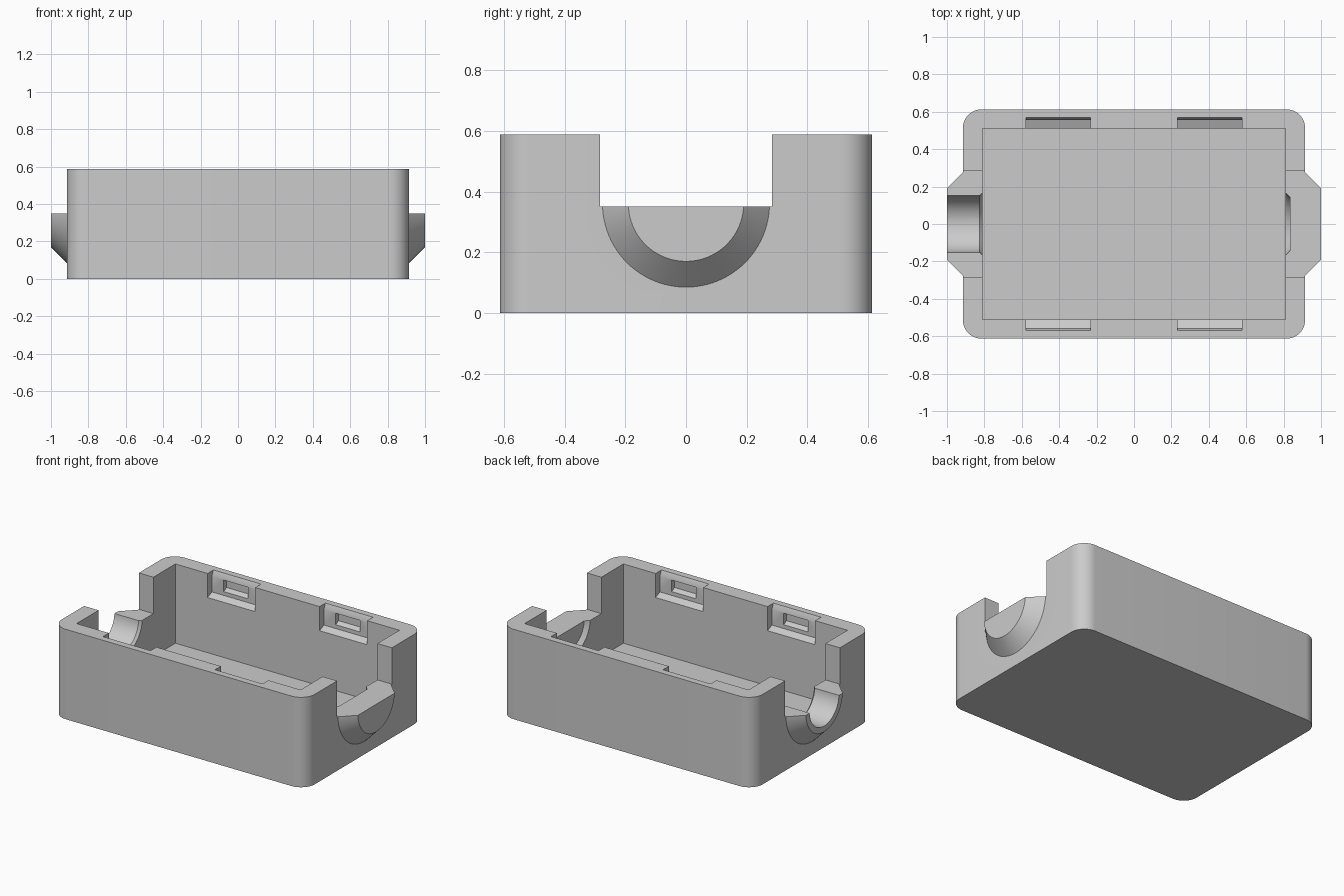
import bpy, bmesh, math
from mathutils import Matrix

default = bpy.data.objects.get("Cube")
if default:
    bpy.data.objects.remove(default, do_unlink=True)

grey = bpy.data.materials.new("plain_grey")
grey.use_nodes = True
colour = (0.6, 0.6, 0.6, 1)
grey.diffuse_color = colour
grey.node_tree.nodes["Principled BSDF"].inputs["Base Color"].default_value = colour


def make_object(name, bm):
    bmesh.ops.recalc_face_normals(bm, faces=bm.faces[:])
    mesh = bpy.data.meshes.new(name)
    bm.to_mesh(mesh)
    bm.free()
    mesh.materials.append(grey)
    obj = bpy.data.objects.new(name, mesh)
    bpy.context.collection.objects.link(obj)
    return obj


def box(name, low, high, corner=0):
    bm = bmesh.new()
    bmesh.ops.create_cube(bm, size=1)
    for v in bm.verts:
        for i in range(3):
            v.co[i] = low[i] if v.co[i] < 0 else high[i]
    if corner:
        upright = [e for e in bm.edges if abs(e.verts[0].co.z - e.verts[1].co.z) > 0.1]
        bmesh.ops.bevel(bm, geom=upright, offset=corner, segments=12,
                        profile=0.5, affect='EDGES')
    return make_object(name, bm)


def x_cone(name, x1, r1, x2, r2):
    """Round solid along x, centred on the bore axis."""
    bm = bmesh.new()
    bmesh.ops.create_cone(bm, cap_ends=True, segments=96, radius1=r1,
                          radius2=r2, depth=abs(x2 - x1))
    turn = Matrix.Rotation(math.copysign(math.pi / 2, x2 - x1), 4, 'Y')
    bm.transform(Matrix.Translation(((x1 + x2) / 2, 0, AXIS_Z)) @ turn)
    return make_object(name, bm)


def prism(name, x1, x2, side, profile):
    """Extrude a (y, z) profile along x on the given long side."""
    bm = bmesh.new()
    face = bm.faces.new([bm.verts.new((x1, side * y, z)) for y, z in profile])
    new = bmesh.ops.extrude_face_region(bm, geom=[face])["geom"]
    bmesh.ops.translate(bm, vec=(x2 - x1, 0, 0),
                        verts=[v for v in new if isinstance(v, bmesh.types.BMVert)])
    return make_object(name, bm)


def combine(target, tool, operation):
    mod = target.modifiers.new("combine", 'BOOLEAN')
    mod.operation = operation
    mod.solver = 'EXACT'
    mod.object = tool
    bpy.context.view_layer.objects.active = target
    bpy.ops.object.modifier_apply(modifier=mod.name)
    bpy.data.objects.remove(tool, do_unlink=True)


AXIS_Z = 0.36
TOP = 0.588

# Outer shell with rounded upright corners
case = box("enclosure_base", (-0.915, -0.613, 0), (0.915, 0.613, TOP), 0.1)

# Tapered cable collars on both ends
for s in (-1, 1):
    combine(case, x_cone("collar", s * 0.865, 0.325, s, 0.19), 'UNION')

# Hollow interior and the open slot through both ends
combine(case, box("cavity", (-0.81, -0.51, 0.07), (0.81, 0.51, 1)), 'DIFFERENCE')
combine(case, box("end_slot", (-1.2, -0.283, 0.35), (1.2, 0.283, 1.1)), 'DIFFERENCE')

# Cable bore with a small flare at its inner mouth
for s in (-1, 1):
    combine(case, x_cone("bore", s * 0.7, 0.152, s * 1.1, 0.152), 'DIFFERENCE')
    combine(case, x_cone("flare", s * 0.795, 0.182, s * 0.835, 0.142), 'DIFFERENCE')

# Snap recesses with a lead-in slope, and a catch window in each
recess = [(0.49, 0.422), (0.555, 0.45), (0.555, 0.555), (0.57, TOP),
          (0.57, 0.65), (0.49, 0.65)]
window = [(0.53, 0.475), (0.555, 0.475), (0.585, 0.49), (0.585, 0.55), (0.53, 0.55)]
for side in (-1, 1):
    for x in (-0.405, 0.405):
        combine(case, prism("recess", x - 0.172, x + 0.172, side, recess), 'DIFFERENCE')
        combine(case, prism("window", x - 0.087, x + 0.087, side, window), 'DIFFERENCE')

# Smooth the rounded surfaces, keep the edges crisp
bpy.ops.object.select_all(action='DESELECT')
case.select_set(True)
bpy.context.view_layer.objects.active = case
bpy.ops.object.shade_smooth_by_angle(angle=math.radians(25))
